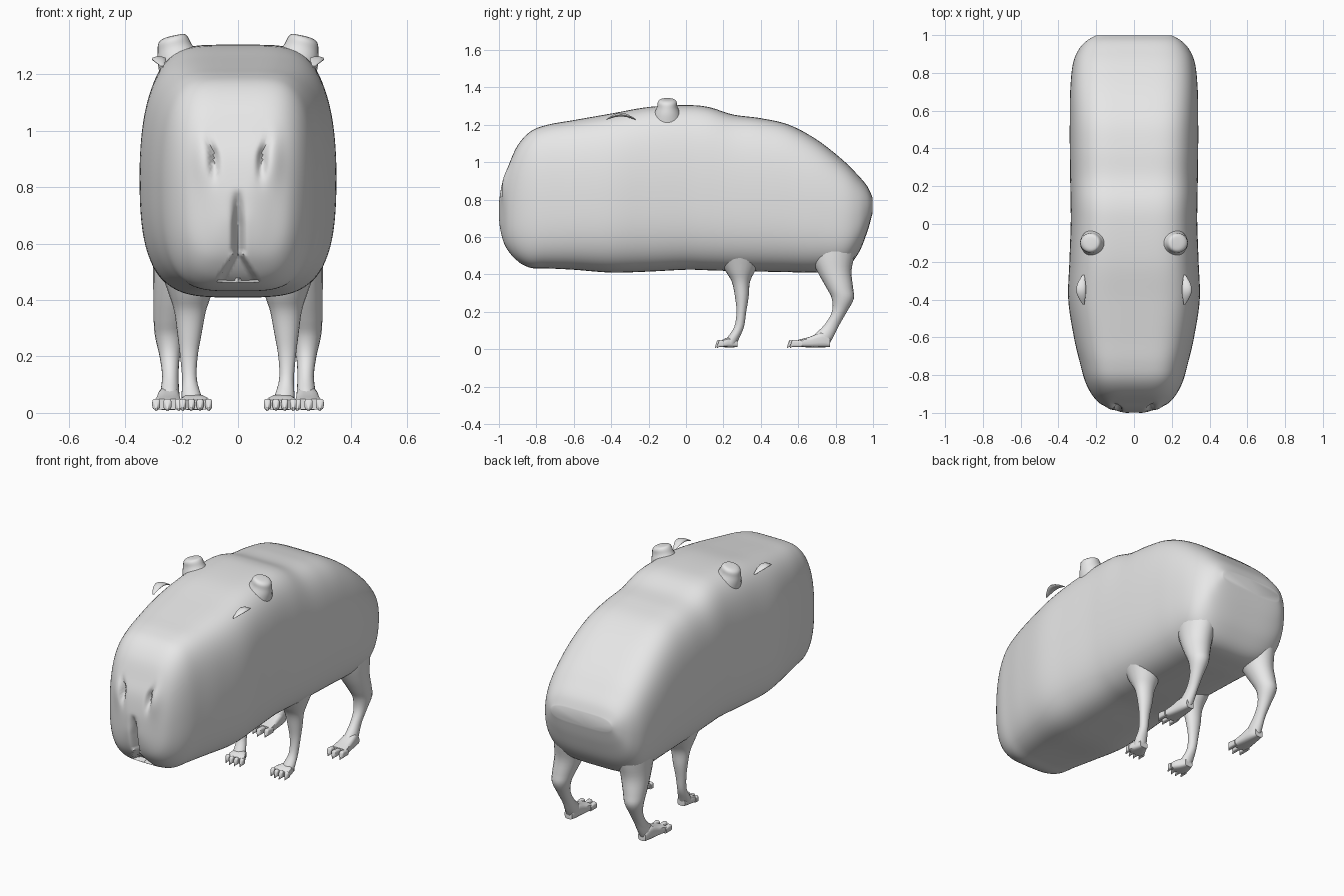
import bpy, bmesh, math
from mathutils import Vector

if "Cube" in bpy.data.objects:
    bpy.data.objects.remove(bpy.data.objects["Cube"])

fur = bpy.data.materials.new("pale_grey")
fur.diffuse_color = (0.8, 0.8, 0.8, 1)
fur.use_nodes = True
fur.node_tree.nodes["Principled BSDF"].inputs["Base Color"].default_value = fur.diffuse_color


def finish(name, bm, angle=45):
    bmesh.ops.recalc_face_normals(bm, faces=bm.faces[:])
    me = bpy.data.meshes.new(name)
    bm.to_mesh(me)
    bm.free()
    me.materials.append(fur)
    ob = bpy.data.objects.new(name, me)
    bpy.context.collection.objects.link(ob)
    bpy.ops.object.select_all(action='DESELECT')
    ob.select_set(True)
    bpy.context.view_layer.objects.active = ob
    bpy.ops.object.shade_smooth_by_angle(angle=math.radians(angle))
    return ob


def smooth_rows(rows, steps):
    """Catmull-Rom interpolation of a table of section values."""
    out = []
    for i in range(len(rows) - 1):
        a, b, c, d = (rows[max(0, min(len(rows) - 1, i + k))] for k in (-1, 0, 1, 2))
        for s in range(steps):
            t = s / steps
            out.append([0.5 * (2 * q + (r - p) * t + (2 * p - 5 * q + 4 * r - w) * t * t
                               + (3 * q - p - 3 * r + w) * t ** 3)
                        for p, q, r, w in zip(a, b, c, d)])
    return out + [list(rows[-1])]


def loft(name, rings, angle=45):
    bm = bmesh.new()
    loops = [[bm.verts.new(p) for p in ring] for ring in rings]
    n = len(loops[0])
    for a, b in zip(loops, loops[1:]):
        for i in range(n):
            bm.faces.new((a[i], a[(i + 1) % n], b[(i + 1) % n], b[i]))
    bm.faces.new(loops[0])
    bm.faces.new(loops[-1])
    return finish(name, bm, angle)


# Body and head: y, top, bottom, half width
sections = [
    (-1.00, .745, .735, .004), (-.998, .80, .67, .055), (-.98, .90, .585, .115),
    (-.95, .98, .525, .18), (-.90, 1.09, .47, .225), (-.83, 1.165, .435, .26),
    (-.74, 1.20, .432, .285), (-.60, 1.225, .425, .318), (-.40, 1.26, .41, .348),
    (-.20, 1.295, .415, .342), (0, 1.305, .425, .335), (.12, 1.295, .422, .336),
    (.25, 1.255, .418, .338), (.40, 1.235, .415, .34), (.55, 1.20, .412, .34),
    (.70, 1.12, .41, .338), (.84, 1.01, .425, .325), (.92, .93, .51, .295),
    (.97, .87, .63, .25), (.998, .81, .73, .20)]


def bell(v, width):
    return math.exp(-(v / width) ** 2)


def carve(p):
    """Press nostrils, lip crease and mouth opening into the muzzle."""
    x, y, z = p
    if y < -.75:
        ax = abs(x)
        y += .035 * bell(ax - .085 - .02 * bell(z - .98, .04), .014) * bell(z - .9, .055)
        y -= .012 * bell(ax - .125, .03) * bell(z - .9, .09)
        if .57 < z < .79:
            y += .06 * bell(x, .016) * min(1, (.79 - z) / .12)
        elif .47 < z <= .57:
            width = .012 + .055 * (.57 - z) / .09
            if ax < width:
                y += .05 * min(1, (width - ax) / .015)
    return (x, y, z)


SEG = 128
body = []
for y, top, bot, hw in smooth_rows(sections, 6):
    ring = []
    mid, half = (top + bot) / 2, (top - bot) / 2
    for i in range(SEG):
        a = 2 * math.pi * i / SEG
        c, s = math.cos(a), math.sin(a)
        n = 5 if s > 0 else 4
        r = (abs(c) ** n + abs(s) ** n) ** (-1 / n)
        u, v = r * c, r * s
        taper = 1 - (.17 if v > 0 else .10) * v * v
        ring.append(carve((hw * u * taper, y, mid + half * v)))
    body.append(ring)
loft("body", body, 60)


def leg_rings(rows, sx):
    """Horizontal rings: z, y front, y back, x centre, x radius."""
    rings = []
    for z, y0, y1, x, rx in smooth_rows(rows, 4):
        rings.append([(sx * (x + rx * math.cos(a)), (y0 + y1) / 2 + (y1 - y0) / 2 * math.sin(a), z)
                      for a in (2 * math.pi * i / 20 for i in range(20))])
    return rings


def foot_rings(rows, sx):
    """Rings along y: y, x centre, x radius, bottom, top, slightly boxy."""
    rings = []
    for y, x, rx, z0, z1 in smooth_rows(rows, 3):
        ring = []
        for i in range(20):
            a = 2 * math.pi * i / 20
            c, s = math.cos(a), math.sin(a)
            r = (abs(c) ** 4 + abs(s) ** 4) ** -.25
            ring.append((sx * (x + rx * r * c), y, (z0 + z1) / 2 + (z1 - z0) / 2 * r * s))
        rings.append(ring)
    return rings


front_leg = [(.52, .16, .42, .18, .10), (.42, .21, .37, .17, .075), (.36, .245, .342, .17, .056),
             (.28, .262, .335, .172, .043), (.20, .27, .322, .174, .031),
             (.12, .258, .31, .172, .026), (.06, .22, .285, .165, .035), (.025, .20, .27, .16, .036)]
rear_leg = [(.68, .64, .93, .20, .10), (.52, .66, .905, .21, .092), (.42, .70, .885, .22, .08),
            (.33, .75, .893, .235, .064), (.27, .78, .897, .242, .052), (.20, .78, .86, .242, .036),
            (.13, .74, .82, .24, .029), (.07, .68, .79, .242, .034), (.025, .66, .765, .245, .036)]
front_foot = [(.275, .16, .025, .012, .05), (.25, .158, .035, .01, .065),
              (.215, .153, .05, .01, .06), (.185, .15, .054, .012, .046)]
rear_foot = [(.77, .245, .025, .012, .06), (.73, .245, .036, .01, .09),
             (.66, .247, .043, .01, .066), (.60, .25, .05, .012, .05)]


def toes(name, sx, x, spread, count, y_root, y_tip):
    """Blocky toes, each ending in a small claw."""
    for k in range(count):
        f = k / (count - 1) - .5
        tx = x + spread * f
        tip = y_tip + .03 * abs(f)
        w = spread / count * .48
        loft(f"{name}_{k + 1}", foot_rings([
            (y_root, tx, w, .012, .044), (tip + .022, tx, w * 1.1, .012, .05),
            (tip + .012, tx, w, .012, .046), (tip + .006, tx, w * .45, .008, .03),
            (tip, tx, w * .2, .006, .015)], sx))


for side, sx in (("right", 1), ("left", -1)):
    loft(f"front_leg_{side}", leg_rings(front_leg, sx))
    loft(f"rear_leg_{side}", leg_rings(rear_leg, sx))
    loft(f"front_foot_{side}", foot_rings(front_foot, sx))
    loft(f"rear_foot_{side}", foot_rings(rear_foot, sx))
    toes(f"front_toe_{side}", sx, .15, .092, 4, .20, .15)
    toes(f"rear_toe_{side}", sx, .25, .08, 3, .62, .54)

    # Ear: short rounded stump leaning outward
    ear = []
    for z, x, rx, ry in smooth_rows([(1.20, .20, .075, .09), (1.26, .215, .07, .07),
                                     (1.295, .225, .06, .055), (1.322, .23, .052, .05),
                                     (1.335, .228, .036, .036), (1.338, .226, .006, .006)], 4):
        ear.append([(sx * (x + rx * math.cos(a)), -.10 + ry * math.sin(a),
                     z - .22 * rx * math.cos(a)) for a in (math.pi * i / 12 for i in range(24))])
    loft(f"ear_{side}", ear, 60)

    # Eyelid: thin tapered arch on the upper side of the head
    lid = []
    for i in range(17):
        t = i / 16
        y = -.425 + .155 * t
        c = Vector((.268 + .012 * math.sin(math.pi * t), y, 1.228 + .026 * math.sin(math.pi * t)))
        r = .003 + .013 * math.sin(math.pi * t)
        lid.append([(sx * (c.x + 1.6 * r * math.cos(a)), c.y, c.z + .6 * r * math.sin(a))
                    for a in (math.pi * k / 6 for k in range(12))])
    loft(f"eyelid_{side}", lid)
